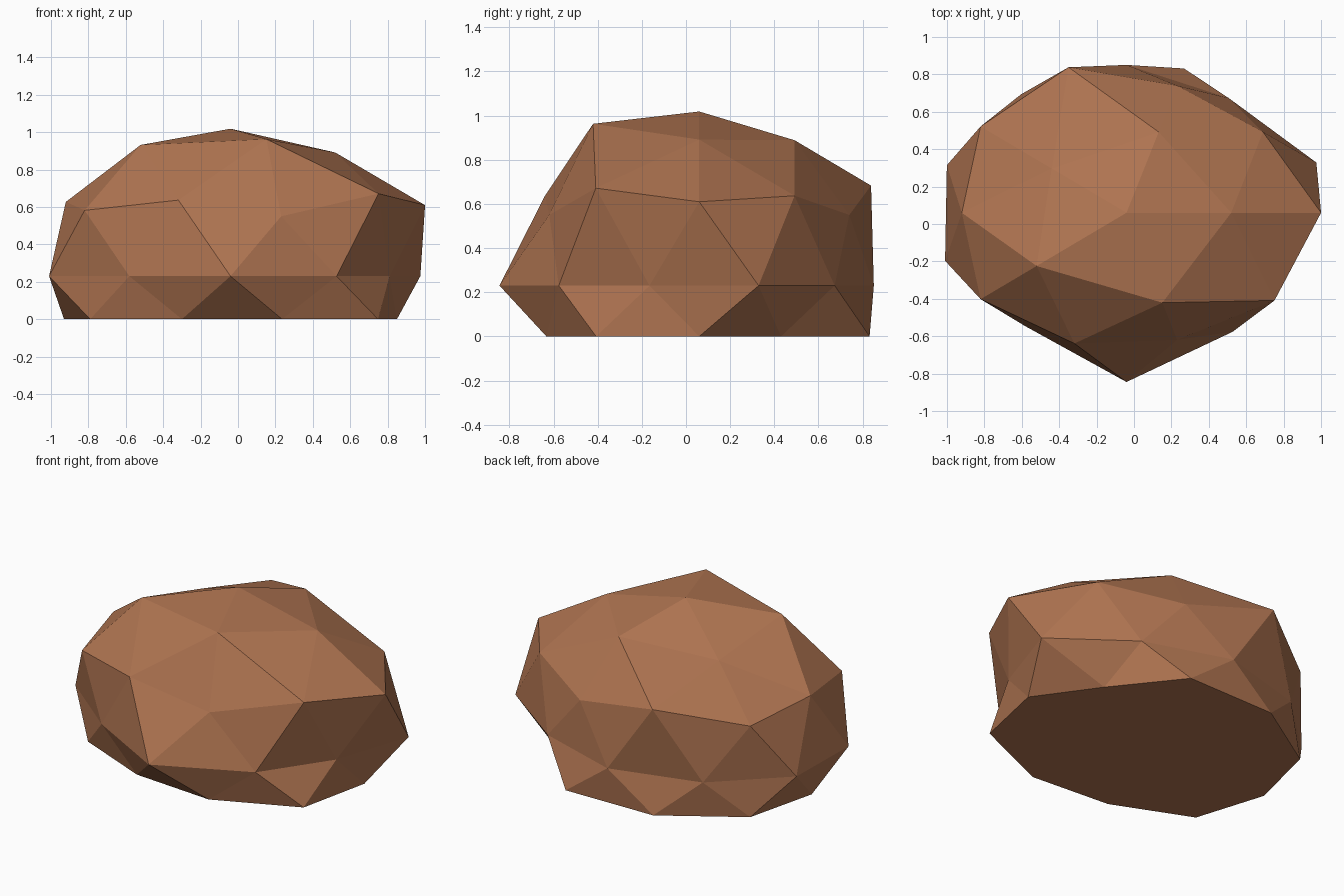
import bpy, bmesh, math

cube = bpy.data.objects.get("Cube")
if cube:
    bpy.data.objects.remove(cube, do_unlink=True)

# Boulder proportions: centre of the sphere and stretch per axis
CENTRE = (-0.04, 0.06, 0.23)
STRETCH = (1.0, 0.815, 0.73)

# Lumpiness: height of each ring on the unit sphere, with the radius of
# its points listed counter-clockwise from the +x side
RINGS = {
    1.0: [1.08],
    0.85: [1.065, 1.06, 0.94, 1.13, 1.18],
    0.53: [1.06, 1.18, 1.035, 1.06, 1.15],
    0.45: [1.163, 0.98, 1.078, 1.078, 0.98],
    0.0: [1.067, 0.93, 0.97, 0.96, 1.01, 1.02, 0.92, 1.11, 0.965, 0.894],
    -0.45: [0.865, 1.10, 0.995, 0.94, 1.09],
    -0.53: [1.046, 1.17, 1.13, 1.09, 1.05],
}


def angle(v):
    return (math.atan2(v.co.y, v.co.x) + 0.01) % math.tau


bm = bmesh.new()
bmesh.ops.create_icosphere(bm, subdivisions=2, radius=1.0)

# Push each ring in and out
rings = {}
for height, radii in RINGS.items():
    ring = [v for v in bm.verts if abs(v.co.z - height) < 0.02]
    rings[height] = sorted(ring, key=angle)
for height, ring in rings.items():
    for v, radius in zip(ring, RINGS[height]):
        v.co *= radius

# Stretch, then flatten the underside onto the ground
for v in bm.verts:
    for axis in range(3):
        v.co[axis] = v.co[axis] * STRETCH[axis] + CENTRE[axis]
    v.co.z = max(v.co.z, 0.0)
bmesh.ops.recalc_face_normals(bm, faces=bm.faces)

mesh = bpy.data.meshes.new("boulder")
bm.to_mesh(mesh)
bm.free()
boulder = bpy.data.objects.new("boulder", mesh)
bpy.context.collection.objects.link(boulder)

# Brown stone colour
stone = bpy.data.materials.new("brown_stone")
stone.use_nodes = True
colour = (0.43, 0.175, 0.082, 1.0)
stone.diffuse_color = colour
stone.node_tree.nodes["Principled BSDF"].inputs["Base Color"].default_value = colour
mesh.materials.append(stone)
